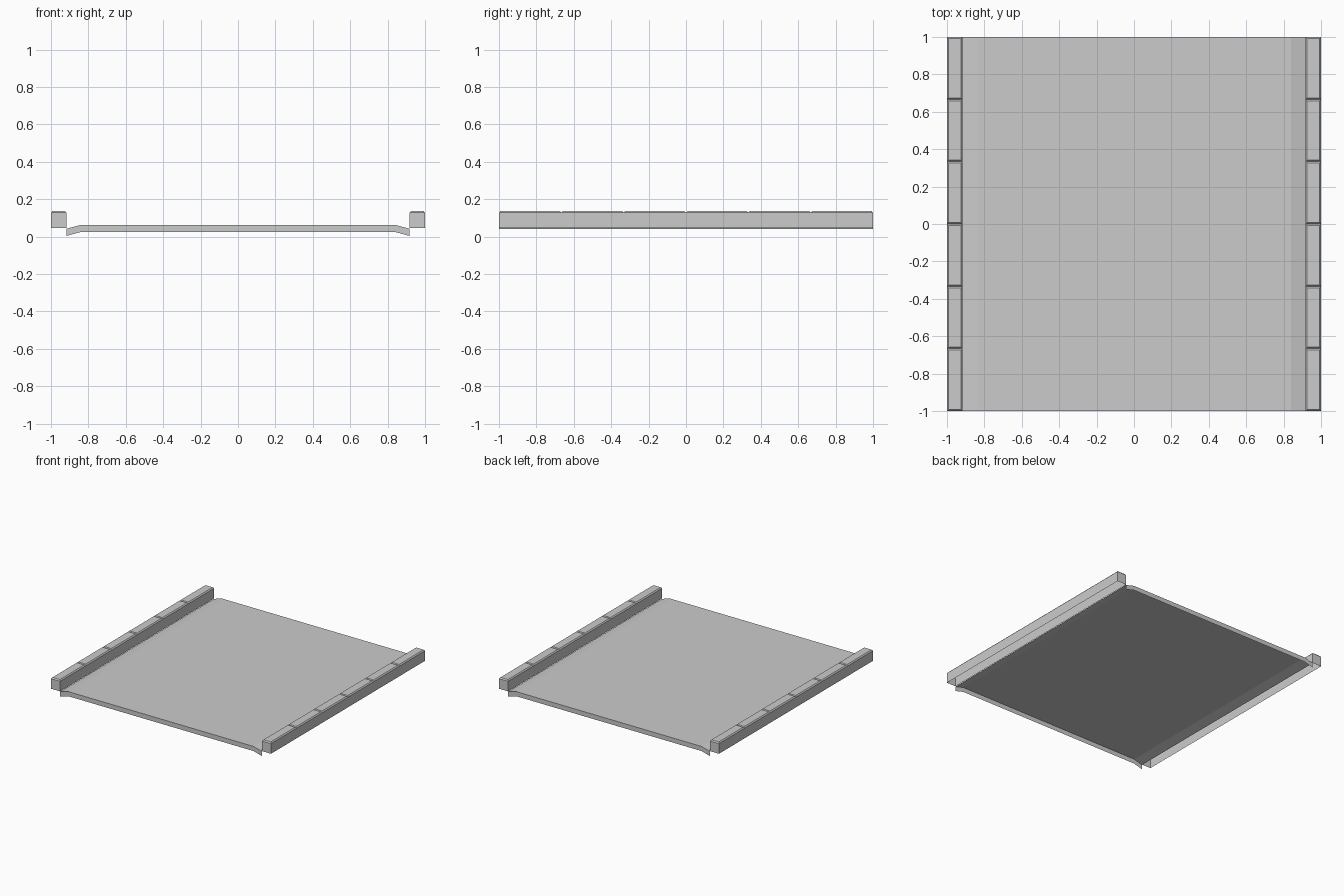
import bpy, bmesh

if "Cube" in bpy.data.objects:
    bpy.data.objects.remove(bpy.data.objects["Cube"])


def finish(name, bm):
    bmesh.ops.remove_doubles(bm, verts=bm.verts, dist=0.0005)
    bmesh.ops.recalc_face_normals(bm, faces=bm.faces)
    mesh = bpy.data.meshes.new(name)
    bm.to_mesh(mesh)
    bm.free()
    obj = bpy.data.objects.new(name, mesh)
    bpy.context.collection.objects.link(obj)
    return obj


def quad(bm, *points):
    bm.faces.new([bm.verts.new(p) for p in points])


# Deck: shallow sloped gutters, open underneath, with a skirt at each end
profile = [(-0.917, 0.042), (-0.84, 0.063), (0.84, 0.063), (0.917, 0.042)]
drop = 0.038
bm = bmesh.new()
for (xa, za), (xb, zb) in zip(profile, profile[1:]):
    quad(bm, (xa, -1, za), (xb, -1, zb), (xb, 1, zb), (xa, 1, za))
    quad(bm, (xa, -1, za - drop), (xb, -1, zb - drop), (xb, -1, zb), (xa, -1, za))
    quad(bm, (xb, 1, zb - drop), (xa, 1, za - drop), (xa, 1, za), (xb, 1, zb))
finish("road_deck", bm)


# Curbs: open-bottomed strips of six blocks with chamfered tops
def curb(name, x0, x1):
    bottom, shoulder, top, c = 0.045, 0.128, 0.137, 0.008
    count = 6
    bm = bmesh.new()
    for i in range(count):
        y0, y1 = -1 + 2 * i / count, -1 + 2 * (i + 1) / count

        def ring(z, inset):
            return [(x0 + inset, y0 + inset, z), (x1 - inset, y0 + inset, z),
                    (x1 - inset, y1 - inset, z), (x0 + inset, y1 - inset, z)]

        low, mid, high = ring(bottom, 0), ring(shoulder, 0), ring(top, c)
        quad(bm, *high)
        for k in range(4):
            n = (k + 1) % 4
            quad(bm, mid[k], mid[n], high[n], high[k])
            # End walls only on the first and last block
            if k in (1, 3) or (k == 0 and i == 0) or (k == 2 and i == count - 1):
                quad(bm, low[k], low[n], mid[n], mid[k])
    finish(name, bm)


curb("curb_left", -1, -0.917)
curb("curb_right", 0.917, 1)
